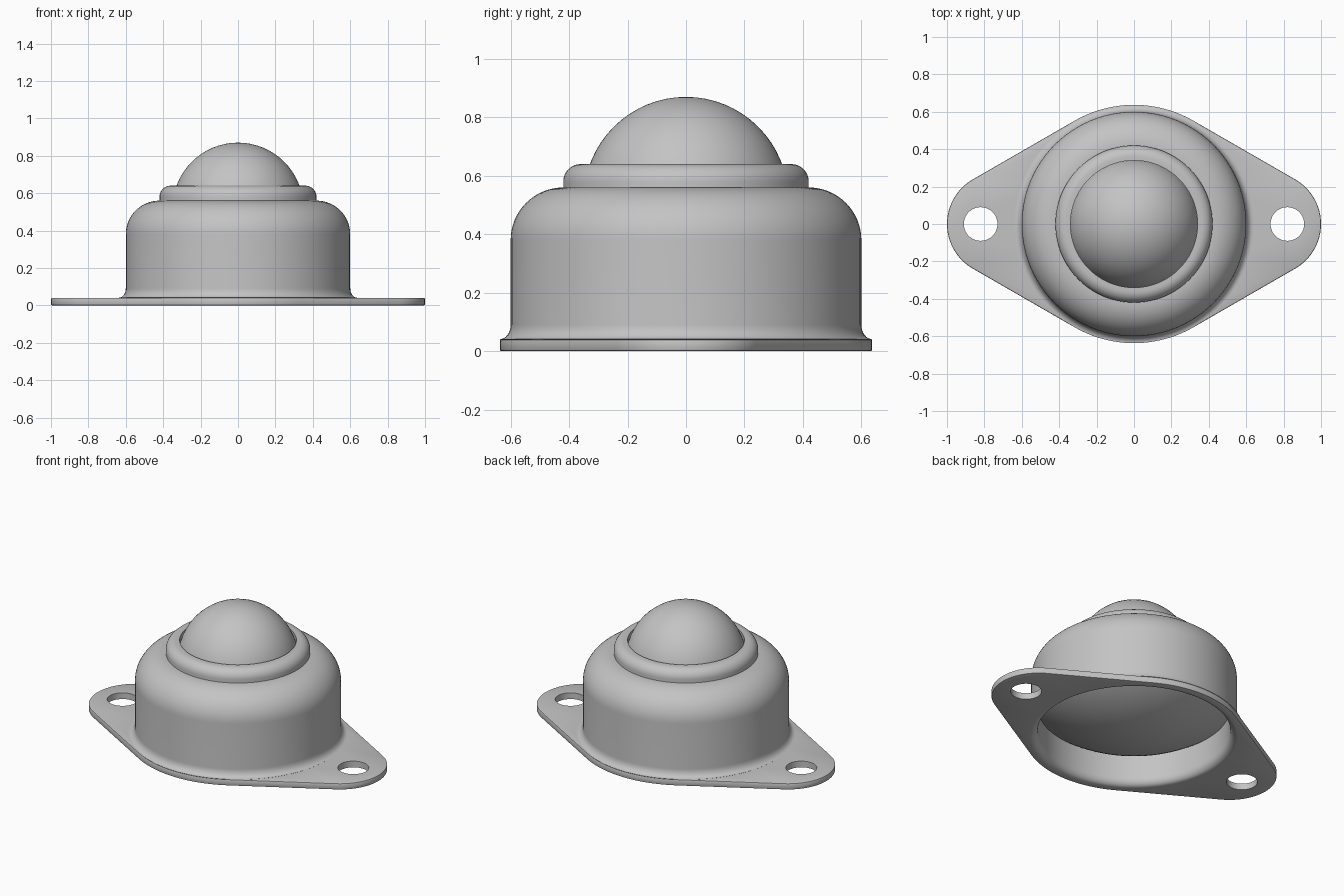
import bpy, bmesh, math

cube = bpy.data.objects.get("Cube")
if cube:
    bpy.data.objects.remove(cube)

steel = bpy.data.materials.new("grey_steel")
steel.use_nodes = True
GREY = (0.55, 0.55, 0.55, 1)
steel.diffuse_color = GREY
steel.node_tree.nodes["Principled BSDF"].inputs["Base Color"].default_value = GREY


def finish(name, bm, angle=35):
    """Turn a bmesh into a shaded object with the steel material."""
    bmesh.ops.remove_doubles(bm, verts=bm.verts, dist=1e-5)
    bmesh.ops.recalc_face_normals(bm, faces=bm.faces)
    mesh = bpy.data.meshes.new(name)
    bm.to_mesh(mesh)
    bm.free()
    mesh.materials.append(steel)
    ob = bpy.data.objects.new(name, mesh)
    bpy.context.collection.objects.link(ob)
    bpy.ops.object.select_all(action='DESELECT')
    ob.select_set(True)
    bpy.context.view_layer.objects.active = ob
    bpy.ops.object.shade_smooth_by_angle(angle=math.radians(angle))
    return ob


def arc(cx, cy, rx, ry, start, end, n=10):
    """Points on an elliptical arc, angles in degrees."""
    angles = [math.radians(start + (end - start) * i / n) for i in range(n + 1)]
    return [(cx + rx * math.cos(a), cy + ry * math.sin(a)) for a in angles]


def revolve(name, profile, closed=False, steps=96):
    """Spin a radius/height profile about the z axis."""
    bm = bmesh.new()
    verts = [bm.verts.new((r, 0, z)) for r, z in profile]
    pairs = list(zip(verts, verts[1:]))
    if closed:
        pairs.append((verts[-1], verts[0]))
    edges = [bm.edges.new(p) for p in pairs]
    bmesh.ops.spin(bm, geom=verts + edges, axis=(0, 0, 1), cent=(0, 0, 0),
                   angle=math.tau, steps=steps, use_merge=True)
    return finish(name, bm)


# Mounting flange: rounded diamond with two bolt holes and a central opening
THICK = 0.04
MID_R, END_R, END_X = 0.637, 0.275, 0.725
tangent = math.degrees(math.acos((MID_R - END_R) / END_X))
outline = (arc(END_X, 0, END_R, END_R, -tangent, tangent, 24)
           + arc(0, 0, MID_R, MID_R, tangent, 180 - tangent, 24)
           + arc(-END_X, 0, END_R, END_R, 180 - tangent, 180 + tangent, 24)
           + arc(0, 0, MID_R, MID_R, 180 + tangent, 360 - tangent, 24))
loops = [outline, arc(0, 0, 0.6, 0.6, 0, 360, 96)[:-1]]
loops += [arc(x, 0, 0.09, 0.09, 0, 360, 40)[:-1] for x in (-0.82, 0.82)]

bm = bmesh.new()
rim = []
for points in loops:
    ring = [bm.verts.new((x, y, 0)) for x, y in points]
    edges = [bm.edges.new((ring[i - 1], ring[i])) for i in range(len(ring))]
    rim = rim or [v.co.copy() for v in ring]
bmesh.ops.triangle_fill(bm, edges=bm.edges[:], use_beauty=True, normal=(0, 0, 1))
top = bmesh.ops.extrude_face_region(bm, geom=bm.faces[:], use_keep_orig=True)["geom"]
bmesh.ops.translate(bm, vec=(0, 0, THICK),
                    verts=[g for g in top if isinstance(g, bmesh.types.BMVert)])
bmesh.ops.recalc_face_normals(bm, faces=bm.faces)

# Soften only the outer rim of the flange
rim_keys = {(round(c.x, 4), round(c.y, 4)) for c in rim}
on_rim = [e for e in bm.edges
          if abs(e.verts[0].co.z - e.verts[1].co.z) < 1e-5
          and all((round(v.co.x, 4), round(v.co.y, 4)) in rim_keys for v in e.verts)
          and len(e.link_faces) == 2 and e.calc_face_angle(0) > 1]
bmesh.ops.bevel(bm, geom=on_rim, offset=0.006, segments=2, profile=0.5,
                affect='EDGES')
finish("mounting_flange", bm)

# Housing: hollow cup with flared foot and rounded shoulder
housing = [(0.56, 0.38)]
housing += arc(0.6, 0.05, 0.04, 0.05, 180, 270, 8)
housing += arc(0.637, 0.091, 0.037, 0.05, 270, 180, 8)
housing += arc(0.42, 0.38, 0.18, 0.18, 0, 90, 16)
housing += [(0.36, 0.56), (0.36, 0.52)]
revolve("housing", housing)

# Shallow bowl closing the underside of the cup
BOWL_R, BOWL_Z = 0.98, 0.02
spread = math.degrees(math.asin(0.565 / BOWL_R))
bowl = arc(0, BOWL_Z + BOWL_R, BOWL_R, BOWL_R, -90, -90 + spread, 16)
bowl[0] = (0, BOWL_Z)
revolve("inner_bowl", bowl)

# Retaining collar around the ball
collar = [(0.34, 0.5), (0.42, 0.55)]
collar += arc(0.36, 0.58, 0.06, 0.06, 0, 90, 10)
collar += [(0.34, 0.64)]
revolve("retaining_collar", collar, closed=True)

# Rolling ball
bm = bmesh.new()
bmesh.ops.create_uvsphere(bm, u_segments=64, v_segments=32, radius=0.35)
bmesh.ops.translate(bm, verts=bm.verts, vec=(0, 0, 0.52))
finish("ball", bm)
